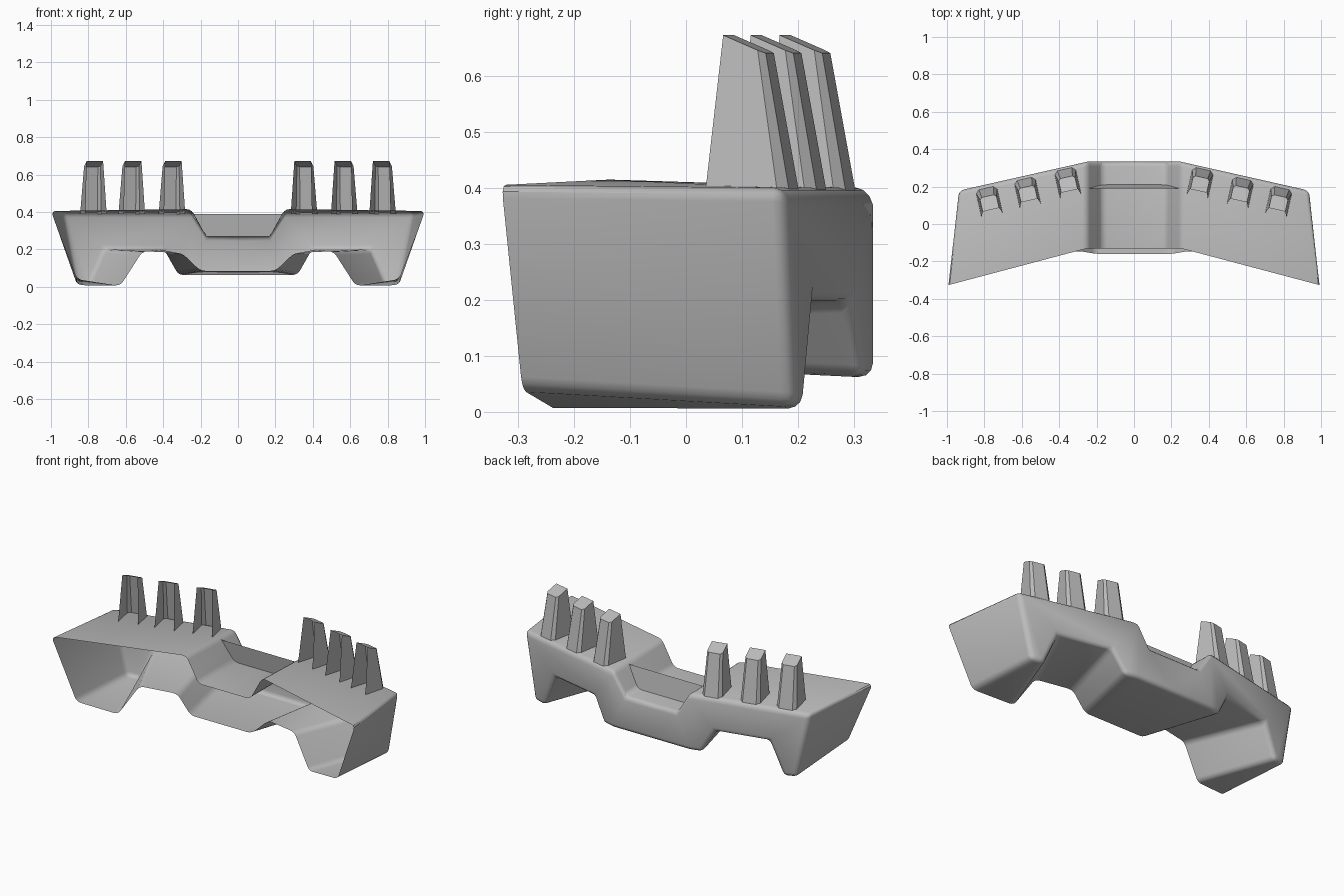
import bpy, bmesh, math
from mathutils import Vector, Matrix

cube = bpy.data.objects.get("Cube")
if cube:
    bpy.data.objects.remove(cube, do_unlink=True)

# Single grey finish
grey = bpy.data.materials.new("plain_grey")
grey.use_nodes = True
colour = (0.5, 0.5, 0.5, 1)
grey.diffuse_color = colour
for node in grey.node_tree.nodes:
    if node.type == 'BSDF_PRINCIPLED':
        node.inputs["Base Color"].default_value = colour

FOLD = 0.25  # where the side wings start to sweep forward


def front_y(x, z):
    if x < FOLD:
        return -0.16 if z < 0.1 else -0.13
    return -0.13 - 0.265 * (x - FOLD)


def back_y(x):
    return 0.333 - 0.225 * max(0, x - FOLD)


def add_object(name, bm, mirror=False, bevel=0):
    bmesh.ops.recalc_face_normals(bm, faces=bm.faces)
    mesh = bpy.data.meshes.new(name)
    bm.to_mesh(mesh)
    bm.free()
    mesh.materials.append(grey)
    ob = bpy.data.objects.new(name, mesh)
    bpy.context.collection.objects.link(ob)
    if mirror:
        ob.modifiers.new("mirror", 'MIRROR').use_clip = True
    if bevel:
        mod = ob.modifiers.new("soft_edges", 'BEVEL')
        mod.width = bevel
        mod.segments = 3
        mod.limit_method = 'ANGLE'
        mod.angle_limit = math.radians(25)
        mod.use_clamp_overlap = False
    bpy.ops.object.select_all(action='DESELECT')
    ob.select_set(True)
    bpy.context.view_layer.objects.active = ob
    if mirror or bevel:
        bpy.ops.object.convert(target='MESH')
    if bevel:
        bpy.ops.object.shade_smooth_by_angle(angle=math.radians(35))
    return ob


# Bumper shell: half outline as (front x, front z, back x, back z), open at the front
outline = [
    (0, 0.27, 0, 0.27),            # notch floor
    (0.17, 0.27, 0.17, 0.27),
    (0.25, 0.415, 0.25, 0.40),     # notch shoulder
    (1.0, 0.405, 0.94, 0.40),      # outer top corner
    (0.86, 0.04, 0.865, 0.01),     # leg
    (0.63, 0.004, 0.79, 0.005),
    (0.51, 0.19, 0.71, 0.20),      # arch
    (0.30, 0.18, 0.40, 0.20),
    (0.20, 0.085, 0.325, 0.062),   # centre keel
    (0.15, 0.085, 0.25, 0.062),
    (0, 0.085, 0, 0.062),
]
bm = bmesh.new()
front = [bm.verts.new((a, front_y(a, b), b)) for a, b, c, d in outline]
back = [bm.verts.new((c, back_y(c), d)) for a, b, c, d in outline]
for i in range(len(outline) - 1):
    bm.faces.new((front[i], front[i + 1], back[i + 1], back[i]))
bm.faces.new(back[:3] + back[9:])
bm.faces.new(back[2:10])
add_object("bumper_shell", bm, mirror=True, bevel=0.025)

# Upright plate standing across the notch
bm = bmesh.new()
bm.faces.new([bm.verts.new(p) for p in (
    (-0.17, 0.21, 0.27), (0.17, 0.21, 0.27), (0.25, 0.19, 0.39), (-0.25, 0.19, 0.39))])
plate = add_object("notch_plate", bm)


# Upright fins: hollow, open at the front, with chamfered back corners
def fin_ring(bm, half, y0, y1, z0, z1, chamfer, place):
    pts = [(half, y0), (half, y1 - chamfer), (half - chamfer, y1)]
    pts += [(-u, v) for u, v in reversed(pts)]
    ring = []
    for u, v in pts:
        z = z0 + (z1 - z0) * (v - y0) / (y1 - y0)
        ring.append(bm.verts.new(place @ Vector((u, v, z))))
    return ring


def fin(name, x, side):
    y = 0.12 + 0.24 * (0.775 - x)
    place = Matrix.Translation((side * x, y, 0)) @ Matrix.Rotation(-side * 0.22, 4, 'Z')
    bm = bmesh.new()
    low = fin_ring(bm, 0.058, -0.075, 0.075, 0.39, 0.39, 0.018, place)
    top = fin_ring(bm, 0.045, -0.045, 0.03, 0.672, 0.64, 0.012, place)
    for i in range(len(low) - 1):
        bm.faces.new((low[i], low[i + 1], top[i + 1], top[i]))
    bm.faces.new(top)
    add_object(name, bm)


for side, label in ((1, "left"), (-1, "right")):
    for place_name, x in (("inner", 0.355), ("middle", 0.57), ("outer", 0.775)):
        fin(f"{label}_{place_name}_fin", x, side)
